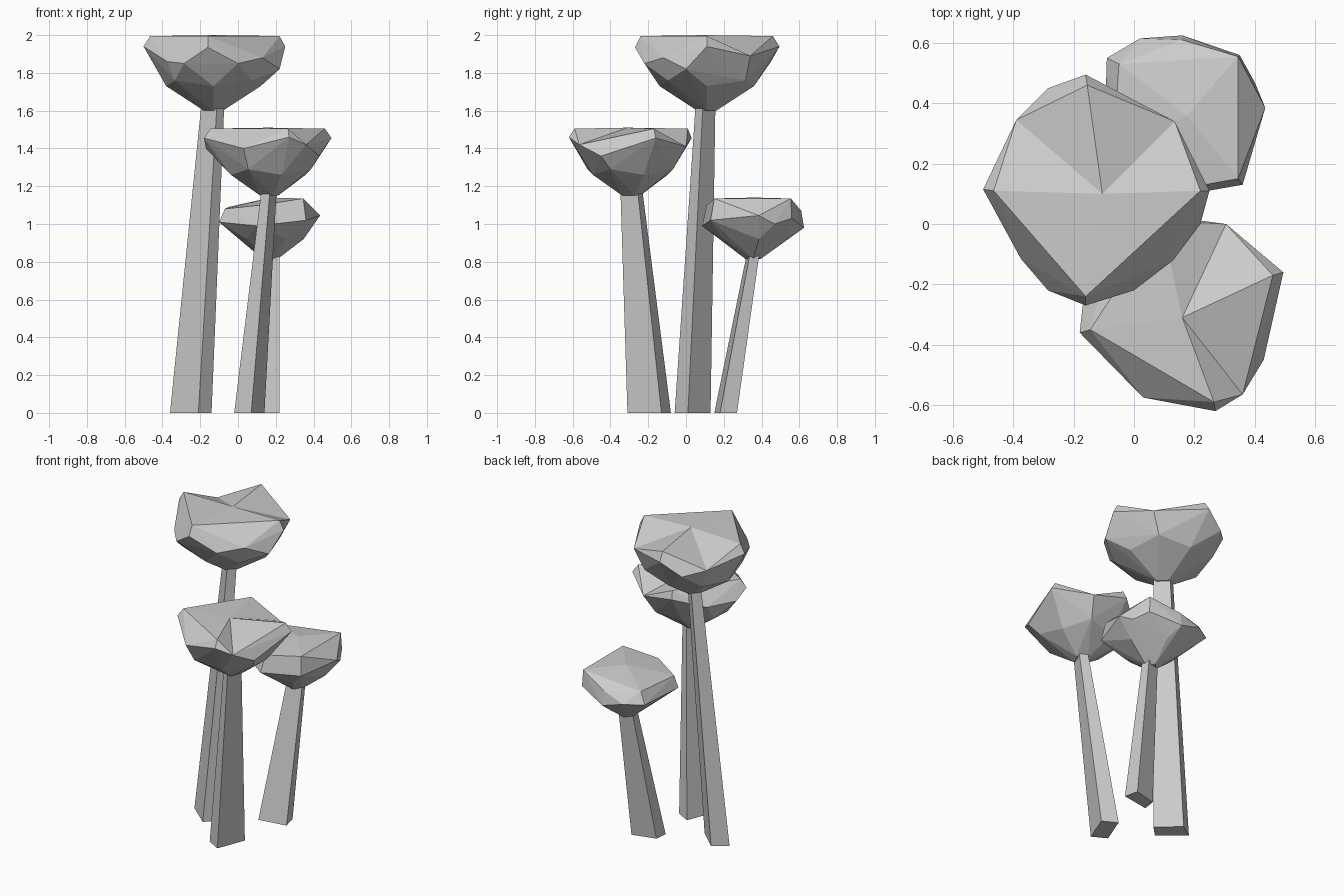
import bpy, bmesh, math
from mathutils import Vector

if "Cube" in bpy.data.objects:
    bpy.data.objects.remove(bpy.data.objects["Cube"])


def finish(bm, name):
    bmesh.ops.recalc_face_normals(bm, faces=bm.faces[:])
    mesh = bpy.data.meshes.new(name)
    bm.to_mesh(mesh)
    bm.free()
    obj = bpy.data.objects.new(name, mesh)
    bpy.context.collection.objects.link(obj)


def ring(cx, cy, r, z, n, phase):
    return [(cx + r * math.cos(math.radians(phase) + i * math.tau / n),
             cy + r * math.sin(math.radians(phase) + i * math.tau / n), z) for i in range(n)]


def crown(name, points, creases=()):
    # faceted crown: hull of its corners, with creases folded into the top
    bm = bmesh.new()
    for p in points:
        bm.verts.new(p)
    bmesh.ops.convex_hull(bm, input=bm.verts[:])
    loose = [v for v in bm.verts if not v.link_faces]
    bmesh.ops.delete(bm, geom=loose, context='VERTS')
    for a, b in creases:
        for e in bm.edges[:]:
            p, q = (v.co for v in e.verts)
            a_, b_ = Vector(a), Vector(b)
            if min((p - a_).length + (q - b_).length, (p - b_).length + (q - a_).length) < 0.001:
                bmesh.utils.edge_rotate(e, True)
                break
    finish(bm, name)


def stem(name, base, top, scale):
    # four-sided leaning stem, tapering upward
    mx = sum(p[0] for p in base) / 4
    my = sum(p[1] for p in base) / 4
    bm = bmesh.new()
    lo = [bm.verts.new((x, y, 0)) for x, y in base]
    hi = [bm.verts.new((top[0] + (x - mx) * scale, top[1] + (y - my) * scale, top[2])) for x, y in base]
    bm.faces.new(lo)
    bm.faces.new(hi)
    for i in range(4):
        j = (i + 1) % 4
        bm.faces.new((lo[i], lo[j], hi[j], hi[i]))
    finish(bm, name)


# Stems
stem("tall_stem", [(-.36, .07), (-.21, -.06), (-.14, .01), (-.27, .13)], (-.13, .105, 1.64), .55)
stem("middle_stem", [(-.02, -.26), (.07, -.31), (.14, -.13), (.05, -.08)], (.165, -.29, 1.19), .5)
stem("short_stem", [(.04, .15), (.22, .18), (.20, .27), (.05, .23)], (.17, .355, .85), .55)

# Tall crown
west, north, east, south = (-.465, .11, 1.995), (-.155, .46, 1.995), (.22, .11, 1.995), (-.16, -.24, 1.995)
crown("tall_crown", [
    (-.105, .10, 2.0), west, north, east, south,
    (-.5, .115, 1.94), (-.16, .495, 1.94), (.25, .11, 1.94), (-.16, -.27, 1.935),
    (-.39, .345, 1.89), (.135, .34, 1.89), (-.375, -.115, 1.86), (.13, -.12, 1.88),
    (-.285, -.22, 1.85), (0, -.22, 1.85), (.22, 0, 1.82), (-.285, .45, 1.86)]
    + ring(-.13, .11, .25, 1.73, 4, 0) + ring(-.13, .11, .29, 1.76, 4, 45)
    + ring(-.13, .11, .05, 1.6, 4, 0),
    [(west, north), (north, east)])

# Middle crown
west, north, east, south = (-.145, -.35, 1.505), (.09, .01, 1.505), (.46, -.17, 1.505), (.265, -.59, 1.505)
crown("middle_crown", [
    (.16, -.31, 1.51), west, north, east, south,
    (-.18, -.36, 1.455), (.08, .03, 1.455), (.495, -.16, 1.455), (.27, -.62, 1.46),
    (.305, 0, 1.41), (.36, -.565, 1.42), (.03, -.575, 1.40), (-.08, -.10, 1.40),
    (.43, -.45, 1.36), (-.17, -.27, 1.40)]
    + ring(.16, -.295, .21, 1.26, 4, 20) + ring(.16, -.295, .25, 1.29, 4, 65)
    + ring(.165, -.29, .05, 1.15, 4, 20),
    [(north, east), (east, south)])

# Short crown
crown("short_crown", [
    (.175, .36, 1.14), (.345, .555, 1.135), (.345, .15, 1.135), (-.05, .53, 1.09),
    (-.07, .22, 1.08), (-.10, .22, 1.01), (.435, .385, 1.045), (-.09, .55, 1.02),
    (.36, .13, 1.02), (.02, .615, 1.02), (.16, .625, .98), (.16, .61, 1.07),
    (.40, .47, 1.0), (.35, .56, 1.03), (.10, .085, .99), (.12, .11, 1.10), (.26, .13, 1.0)]
    + ring(.17, .355, .18, .92, 5, 10) + ring(.17, .355, .04, .815, 4, 0))
